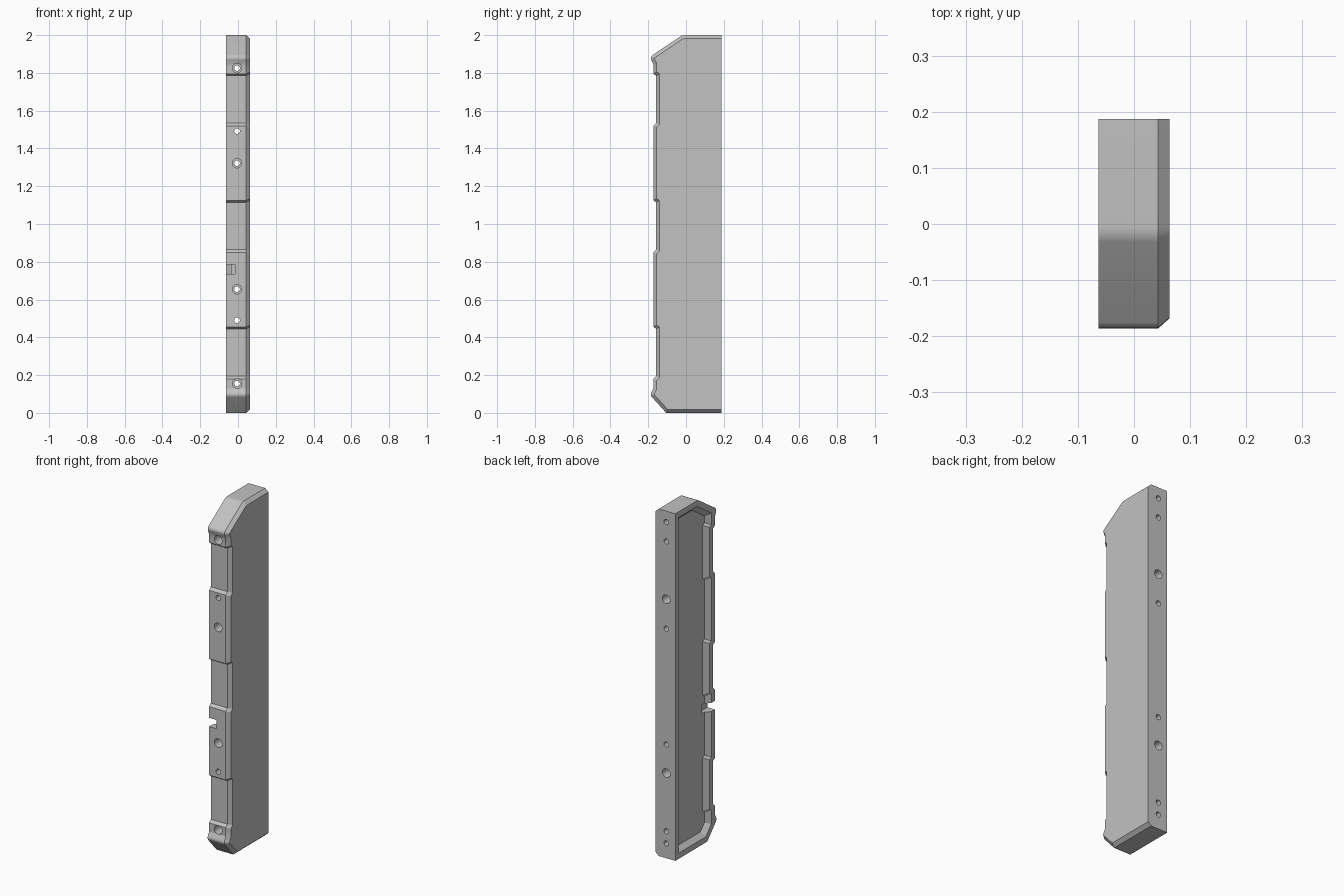
import bpy, bmesh, math
from mathutils import Vector, Matrix

cube = bpy.data.objects.get("Cube")
if cube:
    bpy.data.objects.remove(cube, do_unlink=True)

grey = bpy.data.materials.new("plain grey")
grey.use_nodes = True
colour = (0.54, 0.54, 0.54, 1)
grey.diffuse_color = colour
grey.node_tree.nodes["Principled BSDF"].inputs["Base Color"].default_value = colour

BACK, LIP, PAD, RECESS = 0.187, -0.191, -0.173, -0.158
SIDE = 0.063            # half width
CHAMFER = 0.018
RIM, BACK_RIM, DEPTH = 0.033, 0.028, 0.026   # shallow pocket in the open side
HOLE_X = -0.005


def fillet(before, corner, after, radius, steps=6):
    """Points of a rounded corner."""
    a, c, b = Vector(before), Vector(corner), Vector(after)
    u, v = (a - c).normalized(), (b - c).normalized()
    half = u.angle(v) / 2
    centre = c + (u + v).normalized() * radius / math.sin(half)
    start = c + u * radius / math.tan(half) - centre
    end = c + v * radius / math.tan(half) - centre
    return [centre + start.lerp(end, i / steps).normalized() * radius
            for i in range(steps + 1)]


def inset(points, dist, back_dist):
    """Mitred inset of the outline, with its own distance at the back edge."""
    n = len(points)
    edges = []
    for i in range(n):
        d = (points[(i + 1) % n] - points[i]).normalized()
        edges.append((Vector((-d.y, d.x)), back_dist if i == n - 1 else dist))
    result = []
    for i, p in enumerate(points):
        (n1, d1), (n2, d2) = edges[i - 1], edges[i]
        det = n1.x * n2.y - n1.y * n2.x
        if abs(det) < 1e-4:
            result.append(p + n1 * d1)
        else:
            result.append(p + Vector((d1 * n2.y - d2 * n1.y,
                                      n1.x * d2 - n2.x * d1)) / det)
    return result


def loft(bm, sections):
    """Closed solid through outlines placed at the given x positions."""
    rings = [[bm.verts.new((x, p.x, p.y)) for p in pts] for x, pts in sections]
    count = len(rings[0])
    faces = [bm.faces.new(rings[0]), bm.faces.new(rings[-1])]
    for a, b in zip(rings, rings[1:]):
        for i in range(count):
            j = (i + 1) % count
            faces.append(bm.faces.new((a[i], a[j], b[j], b[i])))
    bmesh.ops.recalc_face_normals(bm, faces=faces)


def make_object(bm, name):
    mesh = bpy.data.meshes.new(name)
    bm.to_mesh(mesh)
    bm.free()
    mesh.materials.append(grey)
    obj = bpy.data.objects.new(name, mesh)
    bpy.context.collection.objects.link(obj)
    return obj


# Side outline as (y, z): top, sloped shoulder, stepped front, bottom
top_bend, top_lip = (-0.02, 2), (LIP, 1.885)
low_lip, low_bend = (LIP, 0.095), (-0.105, 0)
pad_top, pad_low = (PAD, 1.845), (PAD, 0.13)
steps = []
for high, low in ((1.795, 1.52), (1.125, 0.85), (0.455, 0.18)):
    steps += [Vector(p) for p in ((PAD, high), (RECESS, high - 0.01),
                                  (RECESS, low + 0.015), (PAD, low))]
top_back, low_back = Vector((BACK, 2)), Vector((BACK, 0))
outline = ([top_back]
           + fillet(top_back, top_bend, top_lip, 0.05)
           + fillet(top_bend, top_lip, pad_top, 0.022)
           + [Vector(pad_top)] + steps + [Vector(pad_low)]
           + fillet(pad_low, low_lip, low_bend, 0.022)
           + [Vector(low_bend), low_back])

# Solid bar with a chamfer around its closed side
bm = bmesh.new()
loft(bm, [(SIDE, inset(outline, CHAMFER, 0)), (SIDE - 0.02, outline),
          (-SIDE, outline)])
body = make_object(bm, "bar_body")

# Cutter: shallow pocket with sloping walls that follow the stepped front
bm = bmesh.new()
plain = ([top_back, Vector(top_bend), Vector((PAD, 1.897))] + steps
         + [Vector((PAD, 0.075)), Vector(low_bend), low_back])
loft(bm, [(-SIDE + offset, inset(plain, RIM + offset, BACK_RIM + offset))
          for offset in (-0.01, DEPTH)])


# Cutter: bores running front to back, with wider ends
def bore(y_front, y_back, z, radius):
    turn = Matrix.Rotation(math.pi / 2, 4, 'X')
    place = Matrix.Translation((HOLE_X, (y_front + y_back) / 2, z))
    bmesh.ops.create_cone(bm, cap_ends=True, segments=24, radius1=radius,
                          radius2=radius, depth=y_back - y_front,
                          matrix=place @ turn)


BIG, SMALL = 0.025, 0.015
for z in (1.825, 1.322, 0.655, 0.155):
    bore(-0.22, 0.22, z, SMALL)
    bore(-0.23, -0.08, z, BIG)
for z in (1.492, 0.49):
    bore(-0.22, 0.22, z, SMALL)
    bore(0.08, 0.23, z, BIG)
for z in (1.937, 0.085):
    bore(0.08, 0.22, z, SMALL)

# Cutter: notch through the front wall into the pocket
bmesh.ops.create_cube(bm, size=1, matrix=Matrix.Translation((-0.055, -0.15, 0.76))
                      @ Matrix.Diagonal((0.08, 0.11, 0.05, 1)))
cutter = make_object(bm, "pocket_cutter")
cutter.hide_render = True

# Cut, then smooth the rounded corners and bores
cut = body.modifiers.new("cuts", 'BOOLEAN')
cut.operation, cut.solver, cut.object = 'DIFFERENCE', 'EXACT', cutter
cut.use_self = True
bpy.ops.object.select_all(action='DESELECT')
body.select_set(True)
bpy.context.view_layer.objects.active = body
bpy.ops.object.modifier_apply(modifier=cut.name)
bpy.data.objects.remove(cutter, do_unlink=True)
bpy.ops.object.shade_smooth_by_angle(angle=math.radians(25))
